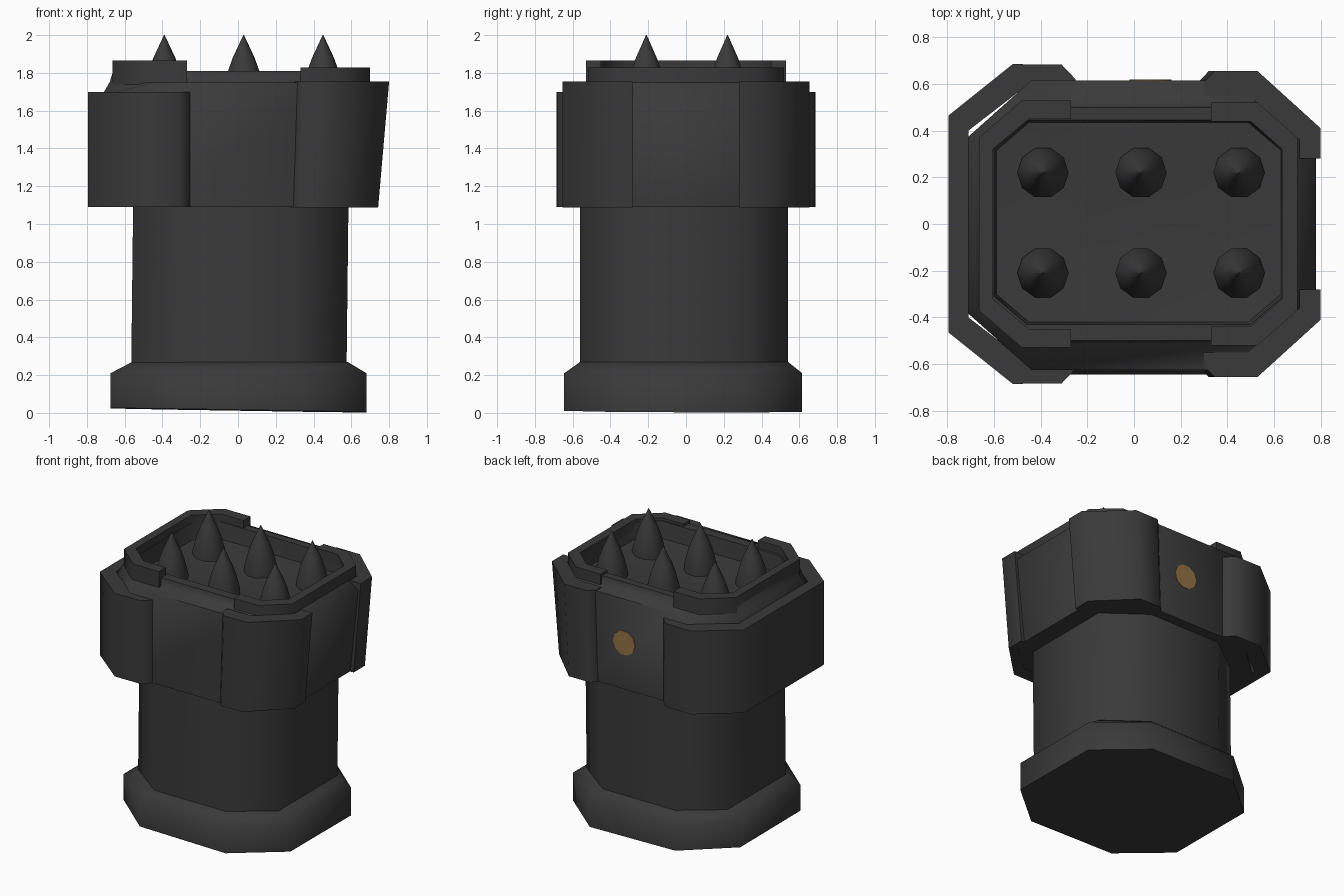
import bpy, bmesh, math

if "Cube" in bpy.data.objects:
    bpy.data.objects.remove(bpy.data.objects["Cube"])

def material(name, rgb):
    m = bpy.data.materials.new(name)
    m.diffuse_color = (*rgb, 1)
    m.use_nodes = True
    m.node_tree.nodes["Principled BSDF"].inputs["Base Color"].default_value = m.diffuse_color
    return m

IRON = material("dark_iron", (0.042, 0.042, 0.042))
BRASS = material("dull_brass", (0.30, 0.17, 0.06))

def loft(name, rings, mat=IRON, cap=True):
    """Skin a list of equal-length closed rings into one solid."""
    bm = bmesh.new()
    vs = [[bm.verts.new(p) for p in r] for r in rings]
    n = len(rings[0])
    for a, b in zip(vs, vs[1:]):
        for i in range(n):
            j = (i + 1) % n
            bm.faces.new((a[i], a[j], b[j], b[i]))
    if cap:
        bm.faces.new(vs[0][::-1])
        bm.faces.new(vs[-1])
    bmesh.ops.remove_doubles(bm, verts=bm.verts, dist=1e-5)
    bmesh.ops.recalc_face_normals(bm, faces=bm.faces)
    me = bpy.data.meshes.new(name)
    bm.to_mesh(me)
    bm.free()
    me.materials.append(mat)
    ob = bpy.data.objects.new(name, me)
    bpy.context.collection.objects.link(ob)
    return ob

def octagon(x0, x1, y0, y1, cx, cy, z):
    """Rectangle with cut corners; z is a number or a function of x, y."""
    pts = [(x0 + cx, y0), (x1 - cx, y0), (x1, y0 + cy), (x1, y1 - cy),
           (x1 - cx, y1), (x0 + cx, y1), (x0, y1 - cy), (x0, y0 + cy)]
    return [(x, y, z(x, y) if callable(z) else z) for x, y in pts]

def plate(name, outer, inner, z0, z1, flare=0.0):
    """Wall following a plan path; flare pulls the bottom outer edge inwards in x."""
    loft(name, [[(o[0] - flare * max(0, o[0]) / 0.8, o[1], z0), (*o, z1), (*i, z1), (*i, z0)]
                for o, i in zip(outer, inner)])

def mirrored(path):
    return path + [(x, -y) for x, y in reversed(path)]

# Flared foot with a slightly uneven underside
loft("foot", [
    octagon(-0.675, 0.68, -0.645, 0.615, 0.33, 0.28, lambda x, y: 0.014 - 0.016 * x - 0.004 * y),
    octagon(-0.675, 0.68, -0.645, 0.615, 0.33, 0.28, 0.21),
    octagon(-0.56, 0.58, -0.56, 0.54, 0.28, 0.21, 0.27)])

# Shaft
loft("shaft", [
    octagon(-0.565, 0.575, -0.56, 0.54, 0.28, 0.21, 0.26),
    octagon(-0.555, 0.585, -0.56, 0.54, 0.28, 0.21, 1.12)])

# Head core: recessed walls, ledge, inner rim and sunken floor
def core_top(x, y):
    return 1.70 if x > 0.7 else 1.68 if x < -0.7 else 1.75
loft("head_core", [
    octagon(-0.72, 0.715, -0.625, 0.615, 0.28, 0.25, 1.09),
    octagon(-0.72, 0.78, -0.625, 0.615, 0.28, 0.25, core_top),
    octagon(-0.68, 0.70, -0.51, 0.51, 0.19, 0.16, core_top),
    octagon(-0.66, 0.69, -0.50, 0.50, 0.18, 0.15, 1.81),
    octagon(-0.60, 0.64, -0.43, 0.445, 0.14, 0.12, 1.81),
    octagon(-0.59, 0.63, -0.42, 0.435, 0.14, 0.12, 1.69),
    octagon(-0.20, 0.24, -0.12, 0.12, 0.06, 0.05, 1.66)])

# Left collar wrapping three sides
plate("left_collar",
      mirrored([(-0.25, -0.62), (-0.31, -0.683), (-0.52, -0.685), (-0.795, -0.465)]),
      mirrored([(-0.25, -0.55), (-0.31, -0.56), (-0.49, -0.57), (-0.71, -0.40)]),
      1.09, 1.70)

# Right corner collars
for side, name in ((-1, "front_right_collar"), (1, "back_right_collar")):
    plate(name,
          [(x, side * y) for x, y in ((0.30, 0.61), (0.345, 0.655), (0.53, 0.655), (0.80, 0.41), (0.80, 0.28))],
          [(x, side * y) for x, y in ((0.30, 0.55), (0.345, 0.55), (0.49, 0.55), (0.71, 0.36), (0.71, 0.28))],
          1.088, 1.755, flare=0.058)

# Raised rim sections
plate("left_rim",
      mirrored([(-0.27, -0.53), (-0.48, -0.53), (-0.665, -0.37)]),
      mirrored([(-0.27, -0.45), (-0.45, -0.45), (-0.605, -0.32)]),
      1.60, 1.866)
plate("right_rim",
      mirrored([(0.33, -0.52), (0.53, -0.52), (0.70, -0.37)]),
      mirrored([(0.33, -0.44), (0.50, -0.44), (0.635, -0.32)]),
      1.60, 1.828)

# Six pointed shells in two rows
def circle(r, n=10):
    return [(r * math.cos(2 * math.pi * i / n), r * math.sin(2 * math.pi * i / n)) for i in range(n)]

PROFILE = [(0.11, 1.62), (0.11, 1.70), (0.083, 1.81), (0.058, 1.88), (0.002, 2.0)]
for row, y in (("front", -0.21), ("back", 0.22)):
    for k, x in enumerate((-0.39, 0.03, 0.45)):
        loft(f"{row}_spike_{k + 1}",
             [[(x + a, y + b, z) for a, b in circle(r)] for r, z in PROFILE])

# Brass disc on the back wall
loft("back_disc", [[(0.07 + a, y, 1.43 + b) for a, b in circle(0.09)] for y in (0.613, 0.619)], BRASS)

# Smooth shading with sharp edges kept
bpy.ops.object.select_all(action='SELECT')
bpy.context.view_layer.objects.active = bpy.data.objects["head_core"]
bpy.ops.object.shade_smooth_by_angle(angle=math.radians(65))
